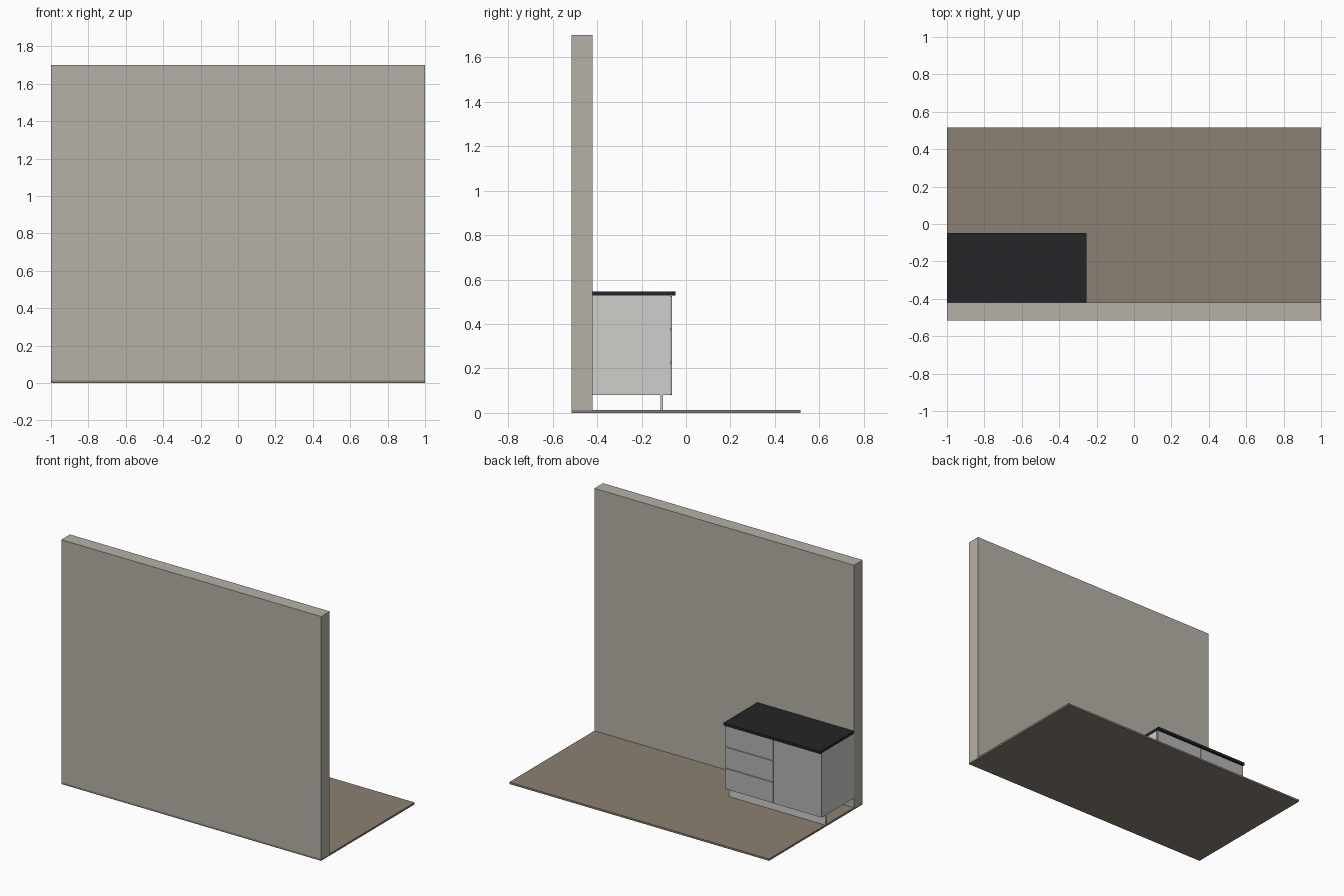
import bpy

if "Cube" in bpy.data.objects:
    bpy.data.objects.remove(bpy.data.objects["Cube"])


def material(name, r, g, b):
    m = bpy.data.materials.new(name)
    m.diffuse_color = (r, g, b, 1)
    m.use_nodes = True
    m.node_tree.nodes["Principled BSDF"].inputs["Base Color"].default_value = m.diffuse_color
    return m


WALL = material("wall_paint", 0.47, 0.44, 0.39)
FLOOR = material("floor_brown", 0.26, 0.22, 0.17)
BLACK = material("worktop_black", 0.018, 0.018, 0.02)
WHITE = material("board_white", 0.62, 0.63, 0.59)
FRONT = material("front_grey", 0.46, 0.46, 0.46)


def box(name, x, y, z, mat):
    """Box from (min, max) ranges on each axis."""
    bpy.ops.mesh.primitive_cube_add(size=1, location=[sum(r) / 2 for r in (x, y, z)])
    o = bpy.context.object
    o.name = name
    o.scale = [r[1] - r[0] for r in (x, y, z)]
    bpy.ops.object.transform_apply(location=False, rotation=False, scale=True)
    o.data.materials.append(mat)
    return o


T = 0.011                      # board thickness
GAP = 0.002                    # half of the gap between fronts
BACK, FACE = -0.42, -0.073     # carcass depth
LOW, HIGH = 0.08, 0.528        # carcass height
LEFT, MID, RIGHT = -1.0, -0.629, -0.258

# room
box("floor", (-1, 1), (-0.515, 0.515), (0, 0.013), FLOOR)
box("wall", (-1, 1), (-0.515, BACK), (0.013, 1.70), WALL)

# cabinet carcasses, built from boards
for side, x0, x1 in (("door", LEFT, MID), ("drawer", MID, RIGHT)):
    box(side + "_unit_left_side", (x0, x0 + T), (BACK, FACE), (LOW, HIGH), WHITE)
    box(side + "_unit_right_side", (x1 - T, x1), (BACK, FACE), (LOW, HIGH), WHITE)
    inner = (x0 + T, x1 - T)
    box(side + "_unit_bottom", inner, (BACK, FACE), (LOW, LOW + T), WHITE)
    box(side + "_unit_back", inner, (BACK, BACK + 0.003), (LOW + T, HIGH), WHITE)
    box(side + "_unit_front_rail", inner, (FACE - 0.06, FACE), (HIGH - T, HIGH), WHITE)
    box(side + "_unit_back_rail", inner, (BACK + 0.003, BACK + 0.063), (HIGH - T, HIGH), WHITE)

# door and three drawer fronts
front_y = (FACE, FACE + T)
box("door_front", (LEFT + GAP, MID - GAP), front_y, (LOW + GAP / 2, HIGH - GAP), FRONT)
levels = [LOW, 0.227, 0.376, HIGH]
for i in range(3):
    box(f"drawer_front_{i + 1}", (MID + GAP, RIGHT - GAP / 2), front_y,
        (levels[i] + GAP, levels[i + 1] - GAP), FRONT)

# plinth board and worktop
box("plinth", (LEFT, RIGHT), (-0.114, -0.103), (0.013, LOW), WHITE)
box("worktop", (LEFT, -0.254), (BACK, -0.048), (HIGH, 0.546), BLACK)
